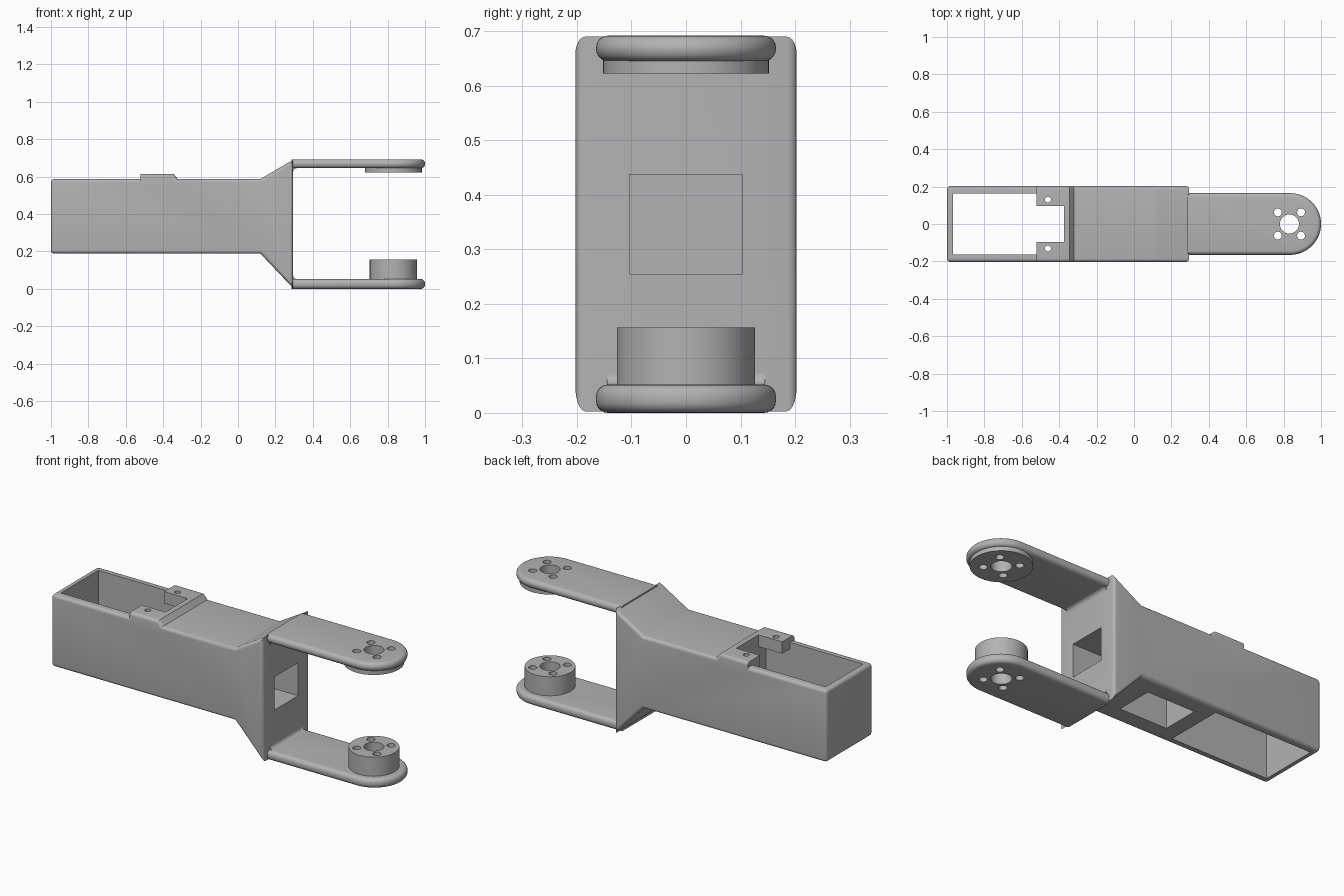
import bpy, bmesh, math

cube = bpy.data.objects.get("Cube")
if cube:
    bpy.data.objects.remove(cube)

grey = bpy.data.materials.new("plain grey")
grey.use_nodes = True
colour = (0.45, 0.45, 0.45, 1)
grey.diffuse_color = colour
grey.node_tree.nodes["Principled BSDF"].inputs["Base Color"].default_value = colour


def finish(name, bm):
    bmesh.ops.recalc_face_normals(bm, faces=bm.faces)
    mesh = bpy.data.meshes.new(name)
    bm.to_mesh(mesh)
    bm.free()
    mesh.materials.append(grey)
    ob = bpy.data.objects.new(name, mesh)
    bpy.context.collection.objects.link(ob)
    return ob


def prism(name, points, low, high, axis="z", bevel=0, keep=None):
    """Extrude an outline along y or z; round the edges accepted by keep."""
    bm = bmesh.new()
    place = (lambda p: (p[0], p[1], low)) if axis == "z" else (lambda p: (p[0], low, p[1]))
    face = bm.faces.new([bm.verts.new(place(p)) for p in points])
    moved = bmesh.ops.extrude_face_region(bm, geom=[face])["geom"]
    shift = (0, 0, high - low) if axis == "z" else (0, high - low, 0)
    bmesh.ops.translate(bm, vec=shift, verts=[v for v in moved if isinstance(v, bmesh.types.BMVert)])
    if bevel:
        edges = [e for e in bm.edges if keep(e)]
        bmesh.ops.bevel(bm, geom=edges, offset=bevel, segments=5, profile=0.5, affect="EDGES")
    return finish(name, bm)


def box(name, x0, x1, y0, y1, z0, z1):
    return prism(name, [(x0, y0), (x1, y0), (x1, y1), (x0, y1)], z0, z1)


def disc(name, x, y, radius, z0, z1, sides=64):
    ring = [(x + radius * math.cos(2 * math.pi * i / sides),
             y + radius * math.sin(2 * math.pi * i / sides)) for i in range(sides)]
    return prism(name, ring, z0, z1)


def boolean(target, tools, operation="DIFFERENCE", remove=True):
    for tool in tools:
        mod = target.modifiers.new("boolean", "BOOLEAN")
        mod.operation, mod.solver, mod.object = operation, "EXACT", tool
        bpy.context.view_layer.objects.active = target
        bpy.ops.object.modifier_apply(modifier=mod.name)
    if remove:
        for tool in tools:
            bpy.data.objects.remove(tool)


HALF, FACE, PIVOT = 0.203, 0.295, 0.835


# Flared housing: outer edges rounded, top and bottom rims of the fork face sharp
def housing_edge(e):
    a, b = (v.co for v in e.verts)
    along_y = abs(a.y - b.y) > 0.1
    return not along_y or (a.x < -0.9)


housing = prism("housing", [(-1, 0.188), (0.12, 0.188), (FACE, 0.003), (FACE, 0.69),
                            (0.12, 0.587), (-1, 0.587)], -HALF, HALF, "y", 0.018, housing_edge)

# Raised bracket plate across the open bay, with a sloped rear edge
plate = prism("bracket", [(-0.52, 0.55), (-0.32, 0.55), (-0.32, 0.585), (-0.345, 0.615), (-0.52, 0.615)],
              -HALF, HALF, "y", 0.018,
              lambda e: all(v.co.z > 0.58 for v in e.verts) and abs(e.verts[0].co.y - e.verts[1].co.y) < 0.1)

# Open bay, wire tunnel and floor opening
boolean(housing, [box("bay", -0.968, -0.375, -0.163, 0.163, 0, 0.8),
                  box("tunnel", -0.29, 0.5, -0.104, 0.104, 0.255, 0.437),
                  box("floor_opening", -0.29, 0, -0.104, 0.104, 0, 0.3)])
boolean(housing, [plate], "UNION")
boolean(housing, [box("slot", -0.6, -0.375, -0.097, 0.097, 0.5, 0.7)]
        + [disc("screw", -0.46, s * 0.13, 0.016, 0.5, 0.7, 24) for s in (-1, 1)])

# Fork arms with round tips
RADIUS = 0.165
tip = [(PIVOT + RADIUS * math.cos(a), RADIUS * math.sin(a))
       for a in (math.pi * (i / 40 - 0.5) for i in range(41))]
outline = [(FACE - 0.01, -RADIUS)] + tip + [(FACE - 0.01, RADIUS)]


def rim(e):
    a, b = (v.co for v in e.verts)
    return abs(a.z - b.z) < 0.001 and max(a.x, b.x) > FACE


lower_arm = prism("lower_arm", outline, 0, 0.052, "z", 0.022, rim)
upper_arm = prism("upper_arm", outline, 0.645, 0.692, "z", 0.022, rim)

# Pivot bosses facing each other
lower_boss = disc("lower_boss", PIVOT - 0.004, 0, 0.127, 0.045, 0.157)
upper_boss = disc("upper_boss", PIVOT - 0.004, 0, 0.152, 0.623, 0.65)
boolean(lower_arm, [lower_boss], "UNION")
boolean(upper_arm, [upper_boss], "UNION")

# Shaft hole and four screw holes through both arms
holes = [disc("shaft_hole", PIVOT - 0.004, 0, 0.051, -0.1, 0.8, 48)]
holes += [disc("screw_hole", PIVOT - 0.004 + sx * 0.062, sy * 0.062, 0.021, -0.1, 0.8, 24)
          for sx in (-1, 1) for sy in (-1, 1)]
boolean(lower_arm, holes, remove=False)
boolean(upper_arm, holes)

# Small fillets where the arms meet the fork face
R = 0.02
parts = [housing, lower_arm, upper_arm]
for name, z, s in (("lower_fillet", 0.052, 1), ("upper_fillet", 0.645, -1)):
    arc = [(FACE + R - R * math.cos(a), z + s * (R - R * math.sin(a)))
           for a in (math.pi / 2 * i / 6 for i in range(7))]
    parts.append(prism(name, [(FACE - 0.003, z - s * 0.003)] + arc, -0.145, 0.145, "y"))

bpy.ops.object.select_all(action="DESELECT")
for ob in parts:
    ob.select_set(True)
bpy.context.view_layer.objects.active = housing
bpy.ops.object.shade_smooth_by_angle(angle=math.radians(30))
